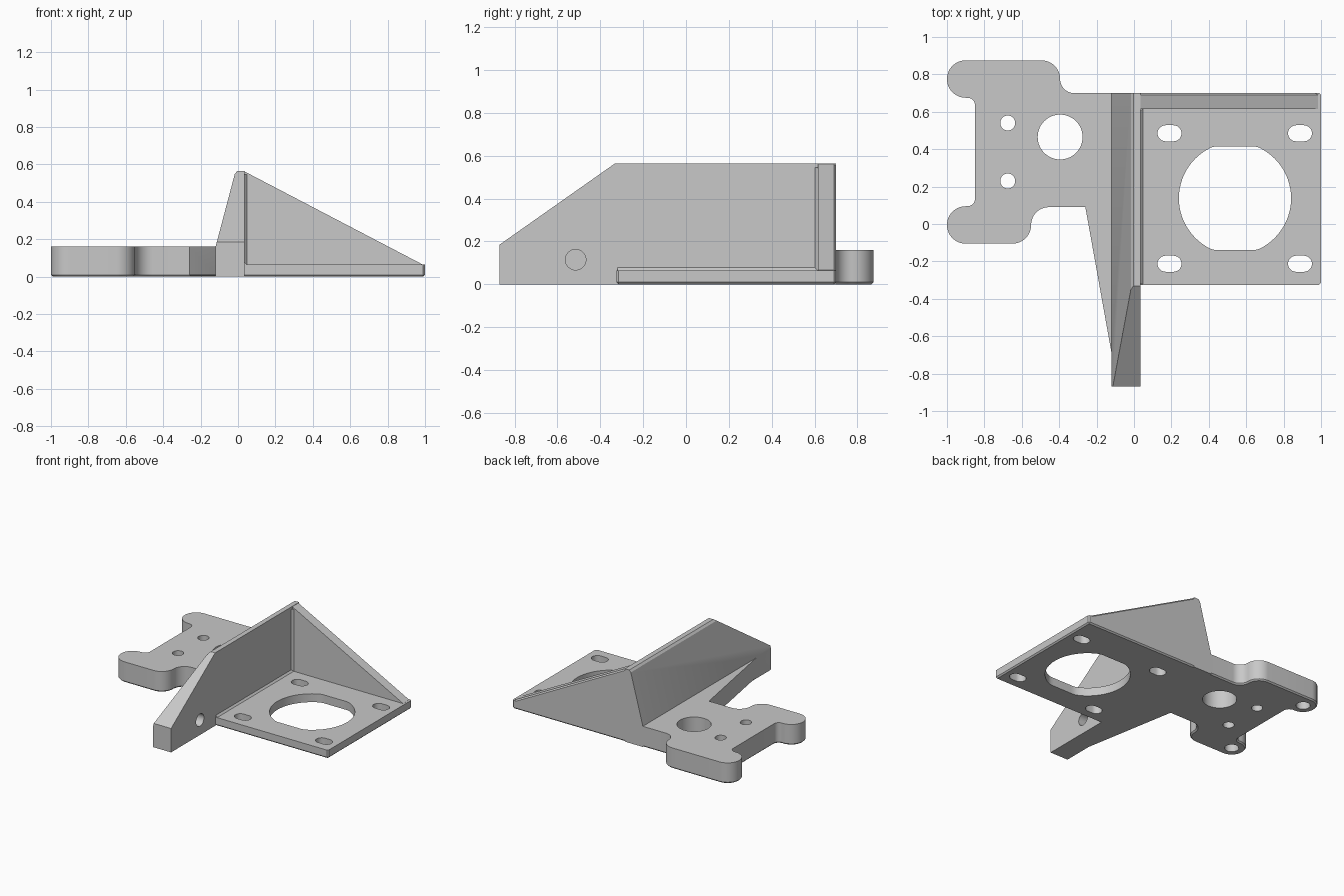
import bpy, bmesh
from math import cos, sin, radians, pi

cube = bpy.data.objects.get("Cube")
if cube:
    bpy.data.objects.remove(cube, do_unlink=True)

GREY = (0.58, 0.58, 0.58, 1)
mat = bpy.data.materials.new("plain_grey")
mat.use_nodes = True
mat.diffuse_color = GREY
for node in mat.node_tree.nodes:
    if node.type == 'BSDF_PRINCIPLED':
        node.inputs["Base Color"].default_value = GREY


def arc(cx, cy, r, start, end, n=14):
    angles = [radians(start + (end - start) * i / n) for i in range(n + 1)]
    return [(cx + r * cos(a), cy + r * sin(a)) for a in angles]


def circle(cx, cy, r, n=48):
    return arc(cx, cy, r, 0, 360, n)[:-1]


def prism(name, outline, axis, lo, hi, chamfer=None):
    """Extrude a 2D outline along an axis; chamfer picks edges to bevel."""
    place = {'x': lambda u, v, w: (w, u, v),
             'y': lambda u, v, w: (u, w, v),
             'z': lambda u, v, w: (u, v, w)}[axis]
    points = list(dict.fromkeys((round(u, 4), round(v, 4)) for u, v in outline))
    bm = bmesh.new()
    rings = [[bm.verts.new(place(u, v, w)) for u, v in points] for w in (lo, hi)]
    for ring in rings:
        bm.faces.new(ring)
    for i in range(len(points)):
        j = (i + 1) % len(points)
        bm.faces.new((rings[0][i], rings[0][j], rings[1][j], rings[1][i]))
    bmesh.ops.recalc_face_normals(bm, faces=bm.faces)
    if chamfer:
        edges = [e for e in bm.edges if chamfer(e.verts[0].co, e.verts[1].co)]
        bmesh.ops.bevel(bm, geom=edges, offset=0.01, segments=1,
                        affect='EDGES', profile=0.5)
    mesh = bpy.data.meshes.new(name)
    bm.to_mesh(mesh)
    bm.free()
    mesh.materials.append(mat)
    obj = bpy.data.objects.new(name, mesh)
    bpy.context.collection.objects.link(obj)
    return obj


def combine(target, tool, operation):
    mod = target.modifiers.new(operation, 'BOOLEAN')
    mod.operation = operation
    mod.solver = 'EXACT'
    mod.object = tool
    bpy.ops.object.select_all(action='DESELECT')
    bpy.context.view_layer.objects.active = target
    target.select_set(True)
    bpy.ops.object.modifier_apply(modifier=mod.name)
    bpy.data.objects.remove(tool, do_unlink=True)


def cut(target, outline, axis, lo, hi):
    combine(target, prism("cutter", outline, axis, lo, hi), 'DIFFERENCE')


# Upright wall with a leaning outer side
wall = prism("mounting_bracket",
             [(-0.12, 0), (0.035, 0), (0.035, 0.565), (-0.003, 0.565),
              (-0.017, 0.55), (-0.12, 0.16)], 'y', -0.87, 0.70)
cut(wall, [(-0.95, 0.129), (-0.13, 0.706), (-0.13, 0.9), (-0.95, 0.9)], 'x', -0.3, 0.3)

# Thick side plate with rounded lobes and a tapering web
outline = [(0, 0.70)]
outline += arc(-0.32, 0.775, 0.075, 270, 180)
outline += arc(-0.495, 0.775, 0.10, 0, 90)
outline += arc(-0.90, 0.775, 0.10, 90, 270, 28)
outline += arc(-0.89, 0.635, 0.04, 90, 0)
outline += arc(-0.89, 0.135, 0.04, 0, -90)
outline += arc(-0.90, -0.005, 0.10, 90, 270, 28)
outline += arc(-0.65, -0.005, 0.10, 270, 360)
outline += arc(-0.455, -0.005, 0.095, 180, 90)
outline += [(-0.26, 0.09), (-0.105, -0.774), (0, -0.774)]
side_plate = prism("side_plate", outline, 'z', 0, 0.16,
                   lambda a, b: max(a.z, b.z) < 0.001)

# Thin motor plate, chamfered below and at the corners
motor_plate = prism("motor_plate",
                    [(-0.05, -0.325), (1, -0.325), (1, 0.70), (-0.05, 0.70)],
                    'z', 0, 0.065, lambda a, b: min(a.z, b.z) < 0.001)

# Triangular gusset along the back
gusset = prism("gusset",
               [(0, 0.03), (0, 0.565), (0.03, 0.565), (0.985, 0.066), (0.985, 0.03)],
               'y', 0.615, 0.70,
               lambda a, b: min(a.y, b.y) > 0.69 and abs(a.x - b.x) > 0.5
               and max(a.z, b.z) > 0.5)

# Small fillets where the wall meets the plate and the gusset
plate_fillet = prism("plate_fillet", [(0.02, 0.05), (0.063, 0.05), (0.02, 0.093)],
                     'y', -0.32, 0.65)
gusset_fillet = prism("gusset_fillet", [(0.02, 0.63), (0.063, 0.63), (0.02, 0.587)],
                      'z', 0.05, 0.545)

for part in (side_plate, motor_plate, gusset, plate_fillet, gusset_fillet):
    combine(wall, part, 'UNION')

# Round through holes in the side plate
for x, y, r in ((-0.675, 0.54, 0.04), (-0.675, 0.23, 0.04), (-0.395, 0.465, 0.12)):
    cut(wall, circle(x, y, r), 'z', -0.1, 0.3)

# Blind holes under the lobes and in the tail of the wall
for y in (0.775, -0.005):
    cut(wall, circle(-0.90, y, 0.05), 'z', -0.1, 0.12)
cut(wall, circle(-0.515, 0.115, 0.048), 'x', -0.085, 0.2)

# Motor opening with flattened front and back
opening = [(x, max(-0.14, min(0.415, y))) for x, y in circle(0.54, 0.1375, 0.30, 72)]
cut(wall, opening, 'z', -0.1, 0.2)

# Four mounting slots
for x in (0.19, 0.8875):
    for y in (0.485, -0.2125):
        slot = arc(x + 0.021, y, 0.043, -90, 90) + arc(x - 0.021, y, 0.043, 90, 270)
        cut(wall, slot, 'z', -0.1, 0.2)

bpy.ops.object.select_all(action='DESELECT')
wall.select_set(True)
bpy.context.view_layer.objects.active = wall
bpy.ops.object.shade_smooth_by_angle(angle=radians(25))
